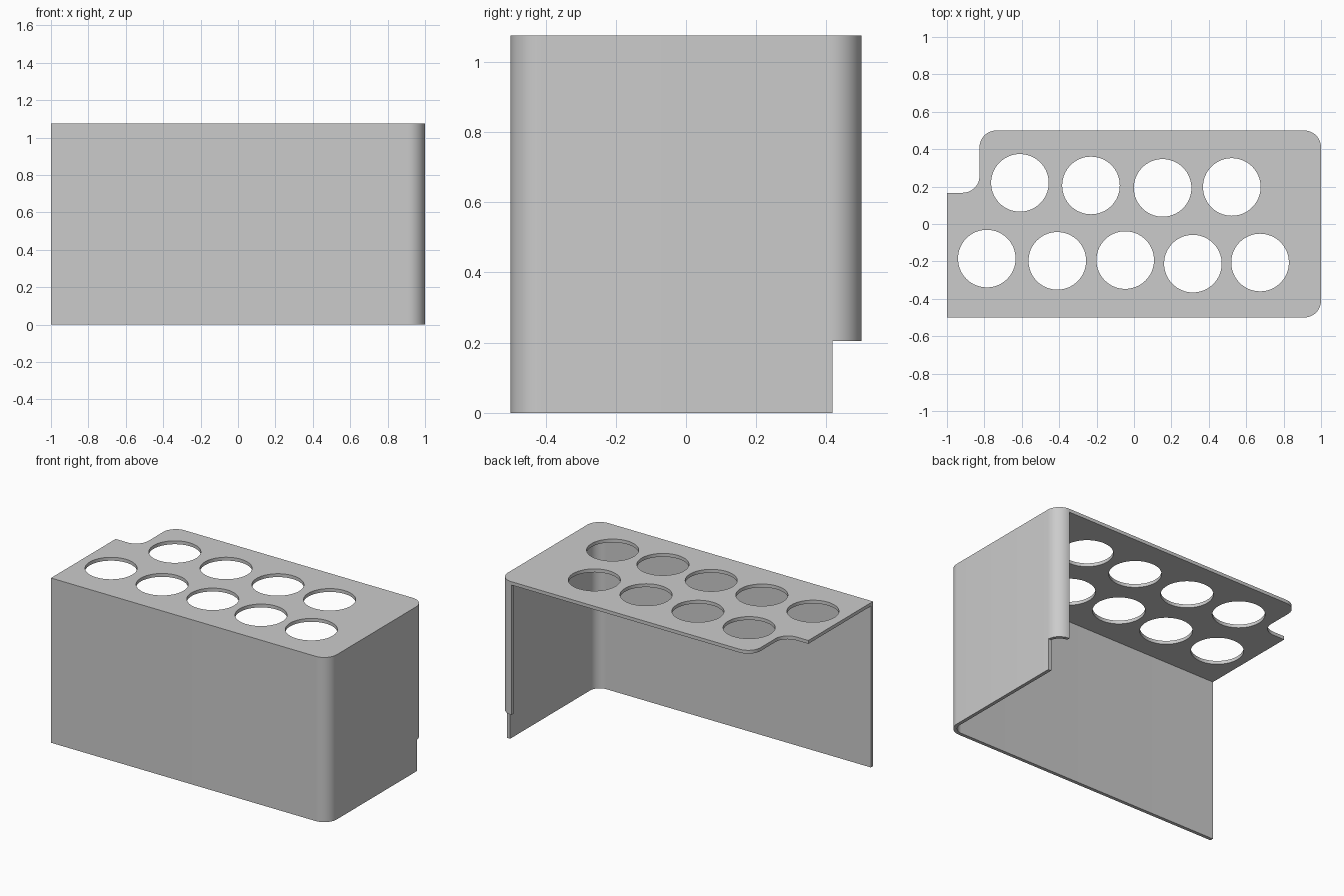
import bpy
import math

if "Cube" in bpy.data.objects:
    bpy.data.objects.remove(bpy.data.objects["Cube"])

H, T, R = 1.075, 0.022, 0.09      # height, sheet thickness, corner radius
STEP_Z, STEP_Y = 0.205, 0.417     # cut-out at the lower rear of the side wall
HOLE_R = 0.154

grey = bpy.data.materials.new("grey")
grey.diffuse_color = (0.6, 0.6, 0.6, 1)
grey.use_nodes = True
grey.node_tree.nodes["Principled BSDF"].inputs["Base Color"].default_value = grey.diffuse_color


def arc(cx, cy, r, a0, a1, n=12):
    """Points on an arc, angles in degrees."""
    return [(cx + r * math.cos(math.radians(a0 + (a1 - a0) * i / n)),
             cy + r * math.sin(math.radians(a0 + (a1 - a0) * i / n)))
            for i in range(n + 1)]


def extrude(name, loops, z0, z1):
    """Fill closed outlines (inner ones become holes) and give them height."""
    cu = bpy.data.curves.new(name, 'CURVE')
    cu.dimensions, cu.fill_mode = '2D', 'BOTH'
    cu.extrude = (z1 - z0) / 2
    for pts in loops:
        s = cu.splines.new('POLY')
        s.points.add(len(pts) - 1)
        for p, (x, y) in zip(s.points, pts):
            p.co = (x, y, 0, 1)
        s.use_cyclic_u = True
    ob = bpy.data.objects.new(name, cu)
    bpy.context.collection.objects.link(ob)
    ob.location.z = (z0 + z1) / 2
    bpy.ops.object.select_all(action='DESELECT')
    ob.select_set(True)
    bpy.context.view_layer.objects.active = ob
    bpy.ops.object.convert(target='MESH')
    ob = bpy.context.object
    ob.data.materials.clear()
    ob.data.materials.append(grey)
    # weld the caps to the sides
    bpy.ops.object.mode_set(mode='EDIT')
    bpy.ops.mesh.select_all(action='SELECT')
    bpy.ops.mesh.remove_doubles(threshold=0.0001)
    bpy.ops.mesh.normals_make_consistent(inside=False)
    bpy.ops.object.mode_set(mode='OBJECT')
    return ob


# top plate: rounded outline, notched rear left corner, two rows of holes
c = 1 - R
outline = ([(-1, -0.5)] + arc(c, -0.5 + R, R, -90, 0) + arc(c, 0.5 - R, R, 0, 90)
           + arc(-0.826 + R, 0.5 - R, R, 90, 180)
           + arc(-0.826 - R, 0.167 + R, R, 0, -90) + [(-1, 0.167)])
rear = [(-0.61, 0.22), (-0.23, 0.206), (0.153, 0.193), (0.523, 0.198)]
front = [(-0.787, -0.185), (-0.41, -0.197), (-0.047, -0.193),
         (0.315, -0.212), (0.674, -0.206)]
holes = [arc(x, y, HOLE_R, 0, 360, 64)[:-1] for x, y in rear + front]
plate = extrude("top_plate", [outline] + holes, H - T, H)

# front and side wall: one bent sheet with a short rounded return at the rear
outer = [(-1, -0.5)] + arc(c, -0.5 + R, R, -90, 0) + arc(c, 0.5 - R, R, 0, 90)
inner = ([(-1, -0.5 + T)] + arc(c, -0.5 + R, R - T, -90, 0)
         + arc(c, 0.5 - R, R - T, 0, 90))
wall = extrude("bent_wall", [outer + inner[::-1]], 0, H - T)

# step at the lower end of the return
bpy.ops.mesh.primitive_cube_add(size=1, location=(0.9, STEP_Y + 0.25, STEP_Z - 0.25))
cutter = bpy.context.object
cutter.name = "step_cutter"
cutter.scale = (0.6, 0.5, 0.5)
cutter.hide_render = True
mod = wall.modifiers.new("step", 'BOOLEAN')
mod.operation, mod.object, mod.solver = 'DIFFERENCE', cutter, 'EXACT'
bpy.context.view_layer.objects.active = wall
bpy.ops.object.modifier_apply(modifier=mod.name)
bpy.data.objects.remove(cutter)

# smooth bends and hole rims, sharp edges kept
for ob in (plate, wall):
    bpy.ops.object.select_all(action='DESELECT')
    ob.select_set(True)
    bpy.context.view_layer.objects.active = ob
    bpy.ops.object.shade_smooth_by_angle(angle=math.radians(30))
